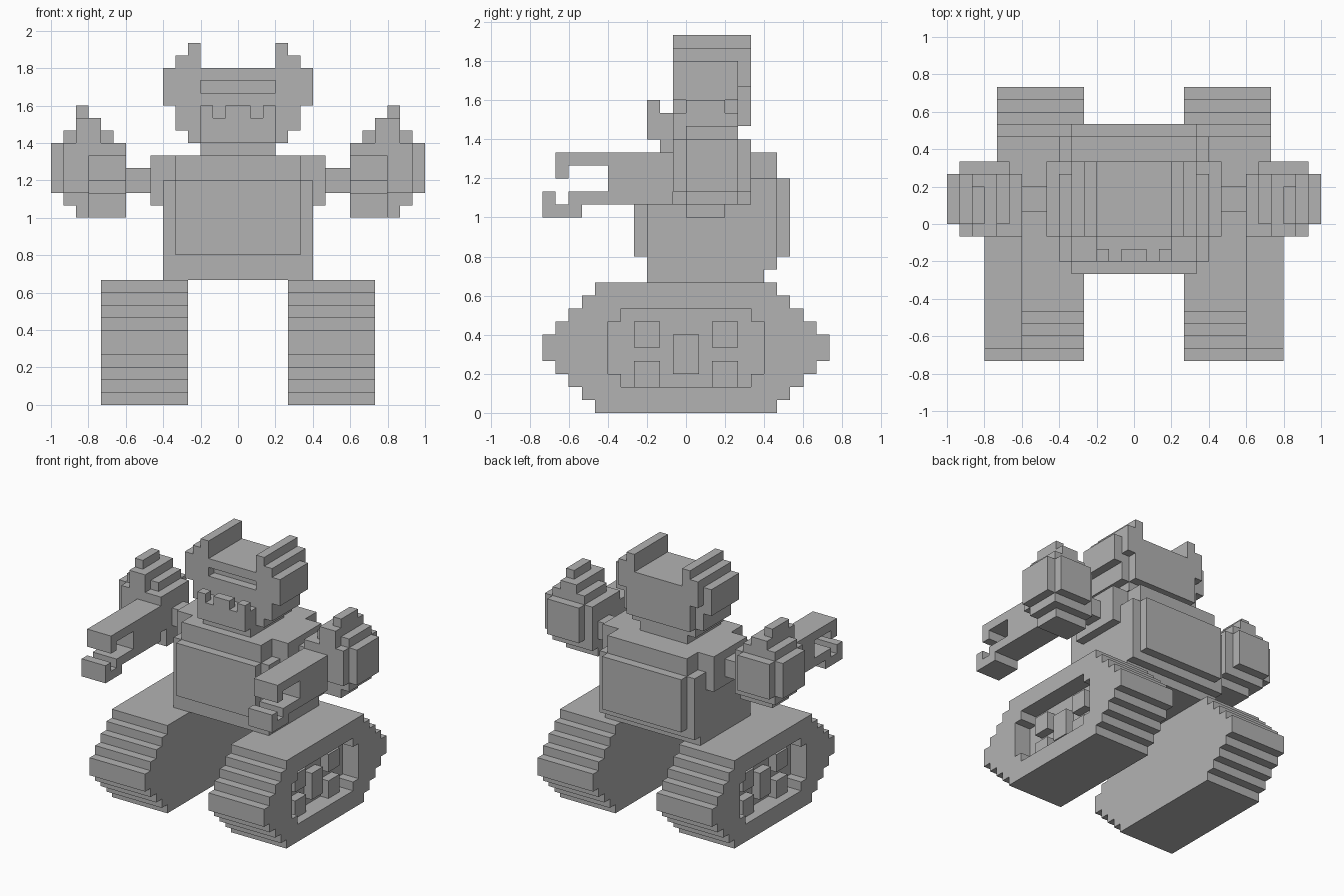
import bpy
import bmesh
from itertools import product
from mathutils import Vector

UNIT = 1 / 15  # edge length of one block

cube = bpy.data.objects.get("Cube")
if cube:
    bpy.data.objects.remove(cube)

grey = bpy.data.materials.new("plain grey")
grey.use_nodes = True
grey.diffuse_color = (0.45, 0.45, 0.45, 1)
grey.node_tree.nodes["Principled BSDF"].inputs["Base Color"].default_value = (0.45, 0.45, 0.45, 1)


def cells(boxes):
    """Block cells filled by boxes given as x, y and z ranges."""
    filled = set()
    for x, y, z in boxes:
        filled.update(product(range(*x), range(*y), range(*z)))
    return filled


def block_part(name, boxes, cuts=(), mirror=False, symmetric=False):
    """Mesh the outer skin of a union of boxes, minus the cuts."""
    solid = cells(boxes) - cells(cuts)
    flipped = {(-1 - x, y, z) for x, y, z in solid}
    if symmetric:
        solid |= flipped
    elif mirror:
        solid = flipped
    bm = bmesh.new()
    for cell in solid:
        for axis, side in product(range(3), (0, 1)):
            step = list(cell)
            step[axis] += 2 * side - 1
            if tuple(step) in solid:
                continue
            u, v = Vector(), Vector()
            u[(axis + 1) % 3] = v[(axis + 2) % 3] = 1
            start = Vector(cell)
            start[axis] += side
            ring = [start, start + u, start + u + v, start + v]
            if not side:
                ring.reverse()
            bm.faces.new([bm.verts.new(p * UNIT) for p in ring])
    bmesh.ops.remove_doubles(bm, verts=bm.verts, dist=UNIT / 100)
    bmesh.ops.dissolve_limit(bm, angle_limit=0.01, verts=bm.verts, edges=bm.edges)
    mesh = bpy.data.meshes.new(name)
    bm.to_mesh(mesh)
    bm.free()
    mesh.materials.append(grey)
    obj = bpy.data.objects.new(name, mesh)
    bpy.context.collection.objects.link(obj)
    return obj


# Torso with chest plate, back plate and shoulders
block_part("torso", [
    ((0, 6), (-3, 6), (10, 11)),
    ((0, 6), (-3, 7), (11, 18)),
    ((0, 5), (-4, 8), (12, 18)),
    ((0, 5), (-3, 7), (18, 20)),
    ((0, 7), (-1, 5), (16, 20)),
], symmetric=True)

# Neck
block_part("neck", [((0, 3), (-2, 4), (20, 21))], symmetric=True)

# Head with stepped sides, ear fins and eye slot
block_part("head", [
    ((0, 4), (-1, 4), (21, 22)),
    ((0, 4), (-1, 5), (22, 27)),
    ((3, 4), (-1, 5), (27, 29)),
    ((4, 5), (-1, 4), (22, 28)),
    ((4, 5), (4, 5), (25, 28)),
    ((5, 6), (-1, 4), (24, 27)),
], cuts=[((0, 3), (-1, 0), (25, 26))], symmetric=True)

# Jaw with teeth
block_part("jaw", [
    ((0, 3), (-3, -1), (21, 23)),
    ((0, 1), (-3, -2), (23, 24)),
    ((2, 3), (-3, -2), (23, 24)),
], symmetric=True)

for side, mirror in (("left", False), ("right", True)):
    # Tread: stacked slabs that widen to the middle, hollowed on the outer side
    slabs = []
    for z in range(10):
        reach = min(7 + min(z, 9 - z), 11)
        slabs.append(((4, 11), (-reach, reach), (z, z + 1)))
    block_part(side + "_tread", slabs, cuts=[
        ((9, 11), (-5, 5), (2, 8)),
        ((9, 11), (-6, 6), (3, 7)),
    ], mirror=mirror)

    # Wheel blocks inside the tread
    wheels = [((9, 10), (-1, 1), (3, 6))]
    for y, z in product((-4, 2), (2, 5)):
        wheels.append(((9, 10), (y, y + 2), (z, z + 2)))
    block_part(side + "_wheel_blocks", wheels, mirror=mirror)

    # Arm joint
    block_part(side + "_arm_joint", [((7, 9), (1, 3), (17, 19))], mirror=mirror)

    # Rounded elbow pod
    block_part(side + "_elbow_pod", [
        ((9, 15), (0, 4), (17, 21)),
        ((9, 14), (-1, 4), (17, 21)),
        ((10, 14), (-1, 5), (17, 21)),
        ((9, 14), (0, 4), (16, 17)),
        ((10, 14), (0, 4), (21, 22)),
        ((11, 13), (-1, 4), (21, 23)),
        ((12, 13), (0, 3), (23, 24)),
        ((9, 13), (0, 3), (15, 16)),
    ], mirror=mirror)

    # Forearm ending in a claw
    wide = (9, 12)
    block_part(side + "_forearm", [
        (wide, (-6, -1), (16, 20)),
        (wide, (-10, -6), (19, 20)),
        (wide, (-10, -9), (18, 19)),
        (wide, (-9, -6), (16, 17)),
        (wide, (-11, -8), (15, 16)),
        (wide, (-11, -10), (16, 17)),
    ], mirror=mirror)
